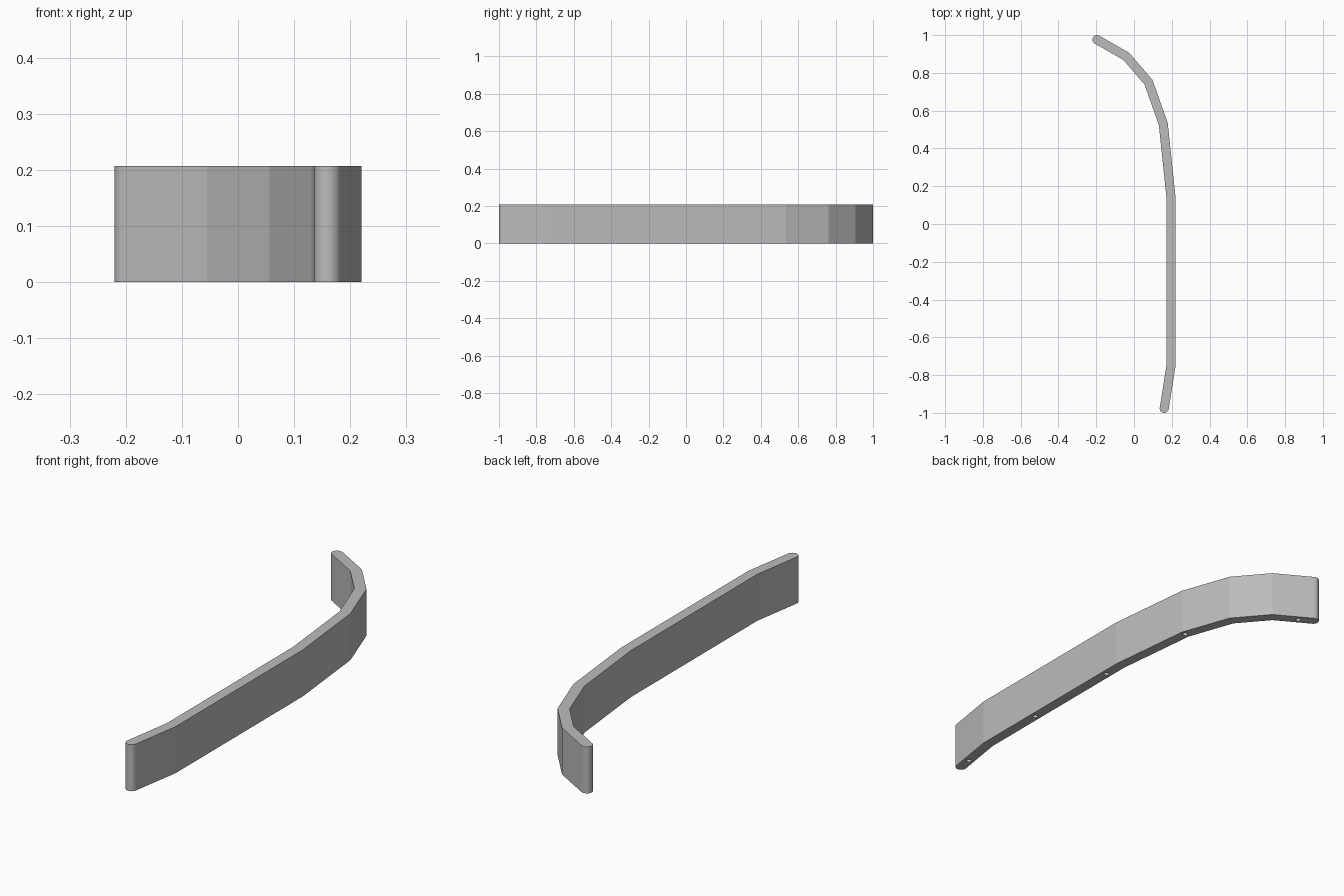
import bpy, bmesh, math
from mathutils import Vector

cube = bpy.data.objects.get("Cube")
if cube:
    bpy.data.objects.remove(cube, do_unlink=True)

HEIGHT = 0.207
HALF = 0.024          # half the wall thickness
HOLE_RADIUS = 0.011
HOLE_DEPTH = 0.08
CAP_STEPS = 40

grey = bpy.data.materials.new("light_grey")
grey.use_nodes = True
colour = (0.5, 0.5, 0.5, 1)
grey.diffuse_color = colour
grey.node_tree.nodes["Principled BSDF"].inputs["Base Color"].default_value = colour

# Centre line of the wall, front to back
path = [Vector(p) for p in ((0.16, -0.976), (0.196, -0.75), (0.196, 0.14),
                            (0.155, 0.53), (0.077, 0.75), (-0.04, 0.887),
                            (-0.196, 0.976))]
dirs = [(b - a).normalized() for a, b in zip(path, path[1:])]
normals = [Vector((d.y, -d.x)) for d in dirs]


def mitred_side(sign):
    """Inner bends of one wall face, offset from the centre line."""
    side = []
    for p, n, m in zip(path[1:-1], normals, normals[1:]):
        mid = (n + m).normalized()
        side.append(p + mid * (sign * HALF / mid.dot(n)))
    return side


def round_end(centre, normal):
    """Half circle turning anticlockwise from the given normal."""
    start = math.atan2(normal.y, normal.x)
    angles = [start + math.pi * i / CAP_STEPS for i in range(CAP_STEPS + 1)]
    return [centre + HALF * Vector((math.cos(a), math.sin(a))) for a in angles]


def finish(name, bm):
    bmesh.ops.recalc_face_normals(bm, faces=bm.faces)
    mesh = bpy.data.meshes.new(name)
    bm.to_mesh(mesh)
    bm.free()
    mesh.materials.append(grey)
    obj = bpy.data.objects.new(name, mesh)
    bpy.context.collection.objects.link(obj)
    return obj


# Curved wall with rounded ends
outline = (mitred_side(1) + round_end(path[-1], normals[-1])
           + mitred_side(-1)[::-1] + round_end(path[0], -normals[0]))
bm = bmesh.new()
base = bm.faces.new([bm.verts.new((p.x, p.y, 0)) for p in outline])
top = bmesh.ops.extrude_face_region(bm, geom=[base])["geom"]
bmesh.ops.translate(bm, vec=(0, 0, HEIGHT),
                    verts=[v for v in top if isinstance(v, bmesh.types.BMVert)])
wall = finish("curved_wall", bm)

# Peg holes in the underside
bm = bmesh.new()
for x, y in ((0.17, -0.912), (0.196, -0.434), (0.196, 0.047),
             (0.155, 0.53), (-0.138, 0.943)):
    made = bmesh.ops.create_cone(bm, cap_ends=True, segments=32, depth=2 * HOLE_DEPTH,
                                 radius1=HOLE_RADIUS, radius2=HOLE_RADIUS)
    bmesh.ops.translate(bm, vec=(x, y, 0), verts=made["verts"])
cutter = finish("peg_hole_cutter", bm)
cutter.hide_render = True

cut = wall.modifiers.new("peg_holes", "BOOLEAN")
cut.operation = "DIFFERENCE"
cut.solver = "EXACT"
cut.object = cutter
bpy.context.view_layer.objects.active = wall
wall.select_set(True)
bpy.ops.object.modifier_apply(modifier=cut.name)
bpy.data.objects.remove(cutter, do_unlink=True)

# Smooth round ends, crisp bends
bpy.ops.object.shade_smooth_by_angle(angle=math.radians(5))
